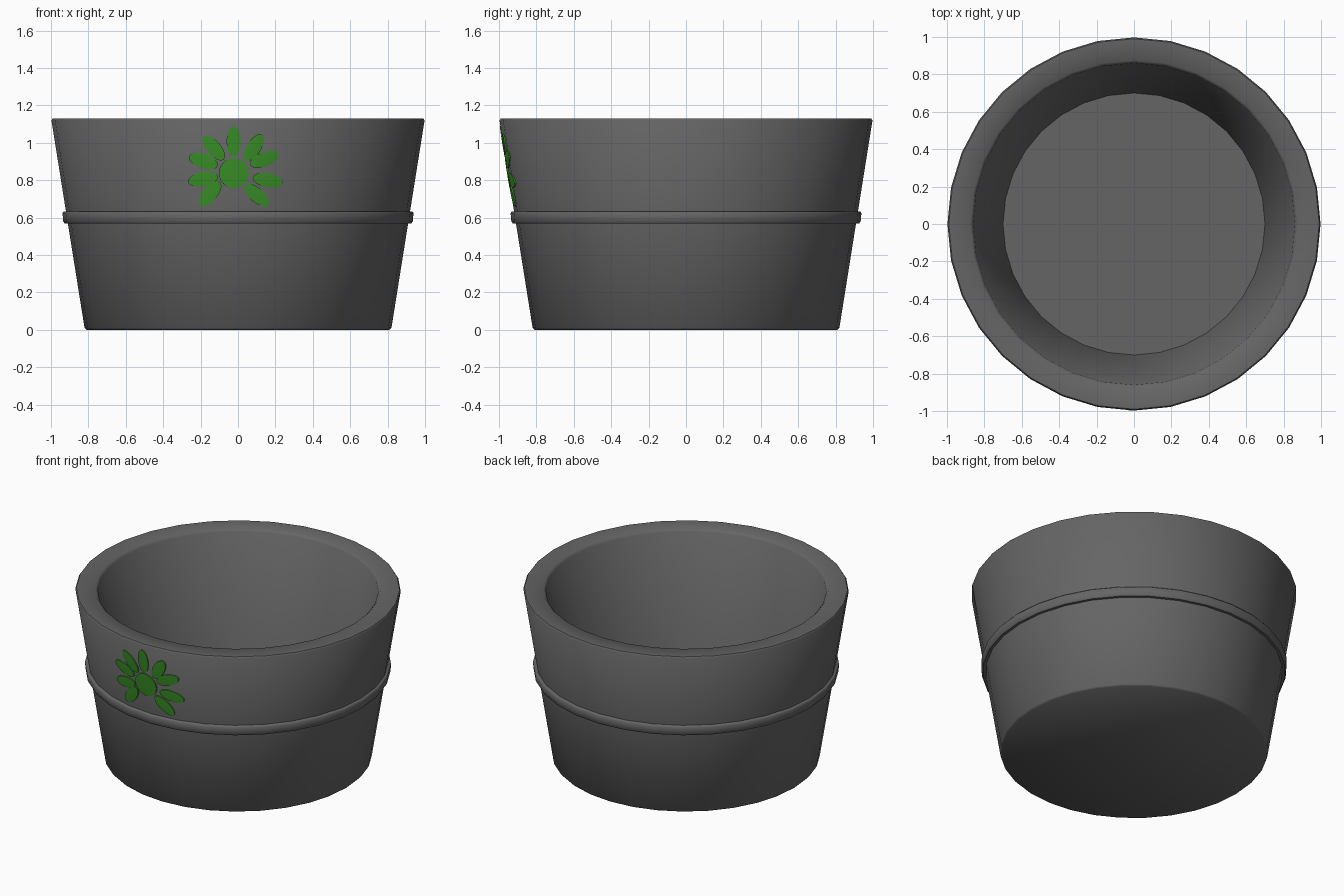
import bpy, bmesh, math

if "Cube" in bpy.data.objects:
    bpy.data.objects.remove(bpy.data.objects["Cube"])

SEG = 32


def material(name, rgb):
    m = bpy.data.materials.new(name)
    m.diffuse_color = (*rgb, 1)
    m.use_nodes = True
    m.node_tree.nodes["Principled BSDF"].inputs["Base Color"].default_value = m.diffuse_color
    return m


grey = material("dark grey", (0.13, 0.13, 0.13))
green = material("leaf green", (0.045, 0.30, 0.022))


def finish(name, bm, mat, angle):
    bmesh.ops.recalc_face_normals(bm, faces=bm.faces[:])
    me = bpy.data.meshes.new(name)
    bm.to_mesh(me)
    bm.free()
    me.materials.append(mat)
    ob = bpy.data.objects.new(name, me)
    bpy.context.collection.objects.link(ob)
    bpy.ops.object.select_all(action='DESELECT')
    ob.select_set(True)
    bpy.context.view_layer.objects.active = ob
    bpy.ops.object.shade_smooth_by_angle(angle=math.radians(angle))
    return ob


def lathe(name, profile, mat, closed=False):
    """Turn an (r, z) profile round the z axis; open profiles get end caps."""
    bm = bmesh.new()
    rings = [[bm.verts.new((r * math.sin(2 * math.pi * i / SEG),
                            -r * math.cos(2 * math.pi * i / SEG), z))
              for i in range(SEG)] for r, z in profile]
    pairs = list(zip(rings, rings[1:]))
    if closed:
        pairs.append((rings[-1], rings[0]))
    else:
        bm.faces.new(rings[0])
        bm.faces.new(rings[-1])
    for a, b in pairs:
        for i in range(SEG):
            j = (i + 1) % SEG
            bm.faces.new((a[i], a[j], b[j], b[i]))
    return finish(name, bm, mat, 50)


# tapered pot with thick wall and hollow inside
lathe("pot_body", [(0.81, 0), (0.82, 0.01), (0.997, 1.12), (0.99, 1.13),
                   (0.875, 1.13), (0.86, 1.115), (0.70, 0.13)], grey)

# raised band round the middle
lathe("pot_band", [(0.89, 0.57), (0.927, 0.57), (0.934, 0.58), (0.938, 0.625),
                   (0.93, 0.634), (0.90, 0.634)], grey, closed=True)


def wall_y(x, z, lift):
    """Depth of the front outer wall, raised by lift."""
    r = 0.82 + 0.177 * (z - 0.01) / 1.11
    return -math.sqrt(r * r - x * x) - lift


def plate(name, cx, cz, length, width, angle, n=24):
    """Thin oval lying on the curved wall."""
    a = math.radians(angle)
    bm = bmesh.new()

    def loop(scale, lift):
        out = []
        for i in range(n):
            t = 2 * math.pi * i / n
            u = scale * length / 2 * math.cos(t)
            v = scale * width / 2 * math.sin(t)
            x = cx + u * math.cos(a) - v * math.sin(a)
            z = cz + u * math.sin(a) + v * math.cos(a)
            out.append(bm.verts.new((x, wall_y(x, z, lift), z)))
        return out

    loops = [loop(1, -0.004), loop(1, 0.004), loop(0.5, 0.005)]
    tip = bm.verts.new((cx, wall_y(cx, cz, 0.005), cz))
    for i in range(n):
        j = (i + 1) % n
        for p, q in zip(loops, loops[1:]):
            bm.faces.new((p[i], p[j], q[j], q[i]))
        bm.faces.new((loops[-1][i], loops[-1][j], tip))
    # outward direction is taken from the tip face
    return finish(name, bm, green, 30)


# flower: round centre and nine petals (x, z, angle)
plate("flower_centre", -0.023, 0.838, 0.16, 0.16, 0)
petals = [(-0.023, 1.008, 90), (-0.13, 0.972, 131), (0.085, 0.975, 58),
          (-0.185, 0.902, 162), (0.141, 0.912, 22), (-0.187, 0.805, 190),
          (0.158, 0.80, -10), (-0.149, 0.727, 229), (0.10, 0.72, -41)]
for i, (x, z, ang) in enumerate(petals):
    plate(f"petal_{i + 1}", x, z, 0.162, 0.076, ang)
